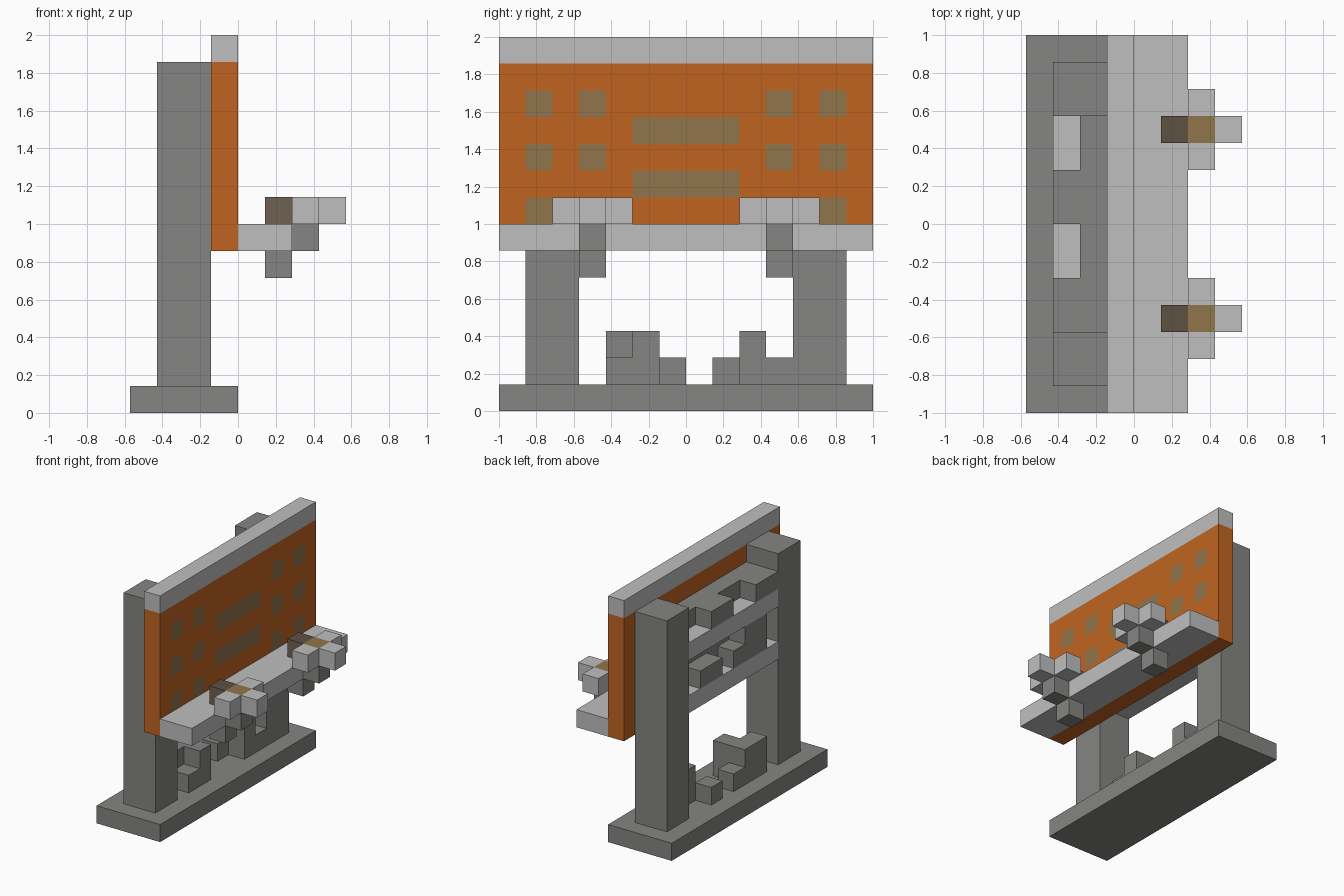
import bpy
import bmesh
from mathutils import Vector

U = 1 / 7  # size of one block

cube = bpy.data.objects.get("Cube")
if cube:
    bpy.data.objects.remove(cube, do_unlink=True)


def linear(v):
    v /= 255
    return v / 12.92 if v <= 0.04045 else ((v + 0.055) / 1.055) ** 2.4


def material(name, r, g, b):
    m = bpy.data.materials.new(name)
    m.use_nodes = True
    col = (linear(r), linear(g), linear(b), 1)
    m.diffuse_color = col
    m.node_tree.nodes["Principled BSDF"].inputs["Base Color"].default_value = col
    return m


STONE = material("dark stone", 133, 133, 131)
PALE = material("pale stone", 191, 191, 191)
ORANGE = material("orange", 192, 100, 32)
OCHRE = material("ochre", 145, 117, 74)
BROWN = material("brown", 110, 97, 82)
DARK_BROWN = material("dark brown", 95, 81, 66)


def add_box(bm, lo, hi):
    """Add a box between two corners given in block units."""
    lo, hi = Vector(lo) * U, Vector(hi) * U
    verts = bmesh.ops.create_cube(bm, size=1)["verts"]
    for v in verts:
        v.co = Vector(hi[i] if v.co[i] > 0 else lo[i] for i in range(3))


def make(name, boxes, *mats, cuts=(), rule=None):
    """One object from boxes, optionally cut by planes and coloured by a rule."""
    bm = bmesh.new()
    for lo, hi in boxes:
        add_box(bm, lo, hi)
    for axis, pos in cuts:
        normal = Vector((0, 0, 0))
        normal[axis] = 1
        bmesh.ops.bisect_plane(bm, geom=bm.verts[:] + bm.edges[:] + bm.faces[:],
                               plane_co=normal * pos * U, plane_no=normal)
    bmesh.ops.recalc_face_normals(bm, faces=bm.faces[:])
    if rule:
        for f in bm.faces:
            f.material_index = rule(f.calc_center_median() / U, f.normal)
    me = bpy.data.meshes.new(name)
    bm.to_mesh(me)
    bm.free()
    for m in mats:
        me.materials.append(m)
    ob = bpy.data.objects.new(name, me)
    bpy.context.collection.objects.link(ob)
    return ob


# Base, posts and shelf
make("base", [((-4, -7, 0), (0, 7, 1))], STONE)
for name, y in (("front_post", -6), ("back_post", 4)):
    make(name, [((-3, y, 1), (-1, y + 2, 13))], STONE)
make("board_cap", [((-1, -7, 13), (0, 7, 14))], PALE)
make("shelf", [((0, -7, 6), (2, 7, 7))], PALE)


# Board with painted squares and bars on its face
def board_colour(c, n):
    if n.x < 0.5:
        return 0
    row, y = int(c.z), abs(c.y)
    if row in (7, 9, 11) and (3 < y < 4 or 5 < y < 6):
        return 1
    return 1 if row in (8, 10) and y < 2 else 0


cuts = [(2, z) for z in range(7, 13)]
cuts += [(1, s * y) for s in (-1, 1) for y in range(2, 7)]
make("board", [((-1, -7, 6), (0, 7, 13))], ORANGE, OCHRE, cuts=cuts, rule=board_colour)

# Rails and the wall behind them
for name, z in (("lower_rail", 7), ("upper_rail", 10)):
    make(name, [((-3, -4, z), (-2, 4, z + 1))], PALE)
make("back_wall", [((-2, -4, 7), (-1, 4, 12))], STONE)

# Loose blocks on the rails
make("upper_rail_blocks", [((-3, y, 11), (-2, y + 2, 12)) for y in (-4, 0)], STONE)
make("lower_rail_blocks", [
    ((-3, 1, 8), (-2, 3, 9)),
    ((-3, -1, 8), (-2, 0, 9)),
    ((-3, -3, 8), (-2, -1, 10)),
], STONE)

# Loose blocks on the base
make("front_rubble", [
    ((-3, -3, 1), (-1, -1, 2)),
    ((-3, -3, 2), (-2, -1, 3)),
    ((-2, -2, 2), (-1, -1, 3)),
    ((-3, -1, 1), (-2, 0, 2)),
], STONE)
make("back_rubble", [
    ((-2, 2, 1), (-1, 3, 3)),
    ((-2, 3, 1), (-1, 4, 2)),
    ((-3, 1, 1), (-2, 2, 2)),
], STONE)

# Two lamps on the shelf edge
for name, y in (("front_lamp", -4), ("back_lamp", 3)):
    make(name + "_bracket", [((1, y, 5), (2, y + 1, 6)), ((2, y, 6), (3, y + 1, 7))], STONE)
    make(name + "_arm", [((1, y, 7), (2, y + 1, 8))], BROWN, DARK_BROWN,
         rule=lambda c, n: int(n.z > 0.5))
    make(name + "_core", [((2, y, 7), (3, y + 1, 8))], OCHRE)
    make(name + "_petals", [
        ((2, y - 1, 7), (3, y, 8)),
        ((2, y + 1, 7), (3, y + 2, 8)),
        ((3, y, 7), (4, y + 1, 8)),
    ], PALE)
